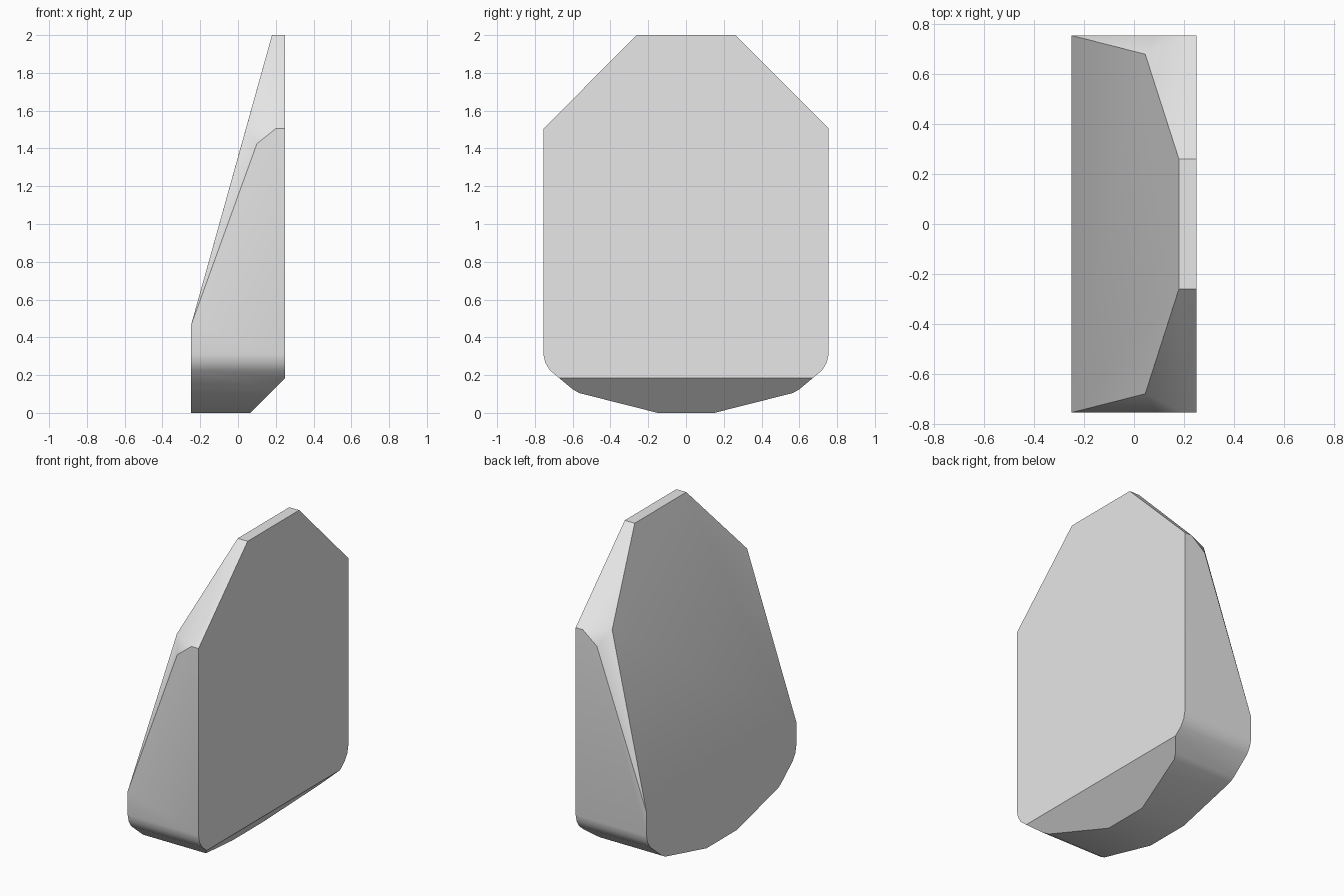
import bpy, bmesh, math

cube = bpy.data.objects.get("Cube")
if cube:
    bpy.data.objects.remove(cube, do_unlink=True)

BACK, FACE = -0.25, 0.25      # x of the thin edge and of the flat face
CHAMFER = 0.065               # x where the lower chamfer meets the base

grey = bpy.data.materials.new("plain_grey")
grey.use_nodes = True
colour = (0.8, 0.8, 0.8, 1.0)
grey.diffuse_color = colour
grey.node_tree.nodes["Principled BSDF"].inputs["Base Color"].default_value = colour

# Half outline of the rounded lower end (y, z)
lower = [(0.15, 0), (0.565, 0.105), (0.60, 0.125), (0.672, 0.185),
         (0.72, 0.225), (0.745, 0.265), (0.755, 0.31)]

# Corners of one half: the lower end, trimmed by the chamfer
half = []
for y, z in lower:
    half += [(BACK, y, z), (min(FACE, CHAMFER + z), y, z)]

# Sloping back, bevelled shoulder and flat top
half += [(BACK, 0.755, 0.46), (0.045, 0.68, 1.516), (0.18, 0.26, 2.0),
         (FACE, 0.26, 2.0), (FACE, 0.755, 1.505),
         (0.2, 0.755, 1.505), (0.1, 0.755, 1.425)]

# Mirror the corners and wrap them in one convex solid
bm = bmesh.new()
for x, y, z in half:
    for side in (-1, 1):
        bm.verts.new((x, side * y, z))
hull = bmesh.ops.convex_hull(bm, input=bm.verts[:])
loose = [v for v in bm.verts if not v.link_faces]
bmesh.ops.delete(bm, geom=loose, context='VERTS')
bmesh.ops.dissolve_limit(bm, angle_limit=math.radians(0.5),
                         verts=bm.verts[:], edges=bm.edges[:])
bmesh.ops.recalc_face_normals(bm, faces=bm.faces[:])

mesh = bpy.data.meshes.new("wedge_block")
bm.to_mesh(mesh)
bm.free()
mesh.materials.append(grey)
block = bpy.data.objects.new("wedge_block", mesh)
bpy.context.collection.objects.link(block)

# Smooth the rounded corners, keep the main edges crisp
bpy.ops.object.select_all(action='DESELECT')
block.select_set(True)
bpy.context.view_layer.objects.active = block
bpy.ops.object.shade_smooth_by_angle(angle=math.radians(30))
